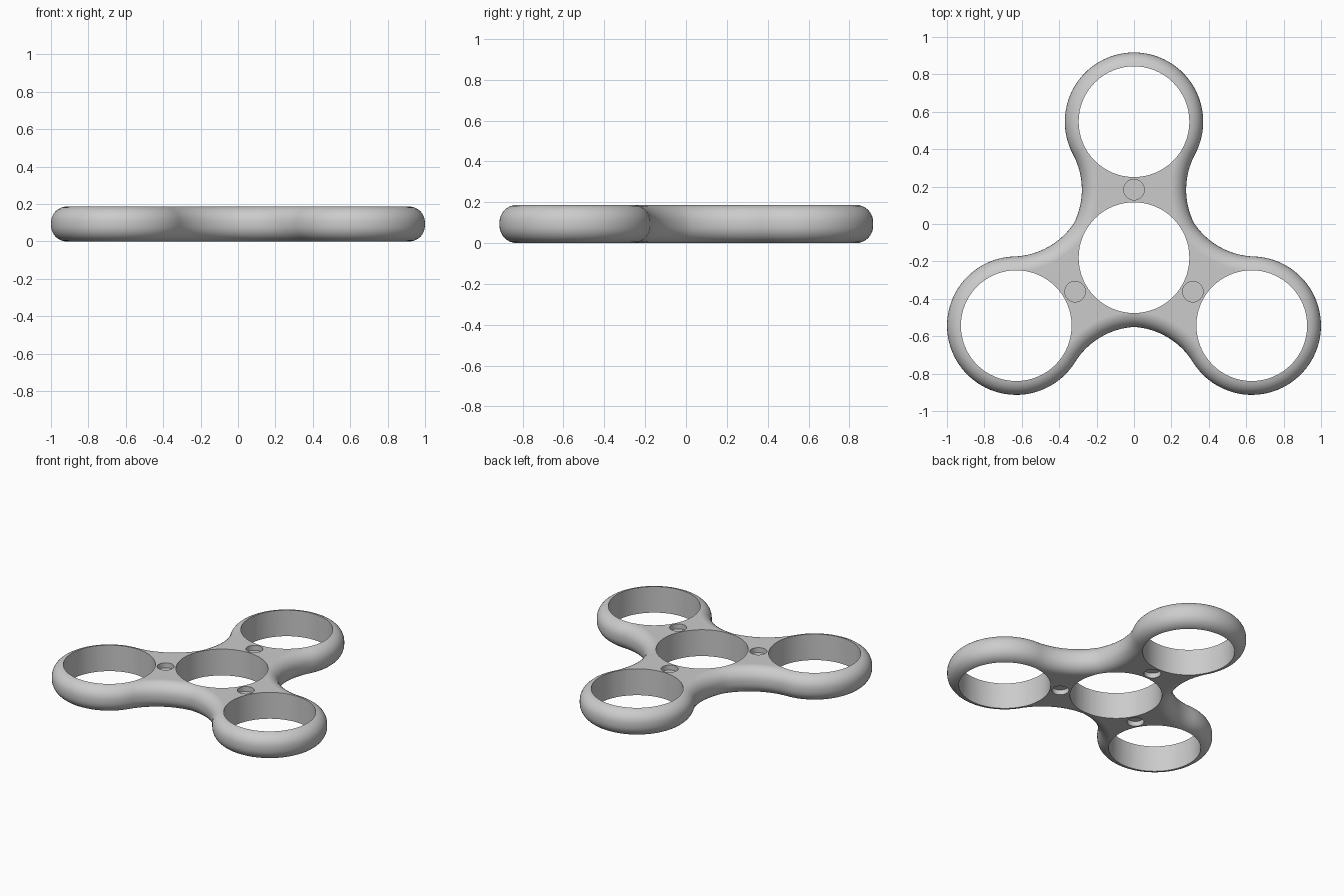
import bpy, bmesh, math
from mathutils import Vector

if "Cube" in bpy.data.objects:
    bpy.data.objects.remove(bpy.data.objects["Cube"])

D, R, H = 0.727, 0.37, 0.187        # arm distance, lobe radius, thickness
HOLE, FILLET, EDGE = 0.296, 0.40, 0.085
hub = Vector((0, -0.18))
arm_angles = [math.radians(a) for a in (90, 210, 330)]

grey = bpy.data.materials.new("light_grey")
grey.diffuse_color = (0.6, 0.6, 0.6, 1)
grey.use_nodes = True
grey.node_tree.nodes["Principled BSDF"].inputs["Base Color"].default_value = grey.diffuse_color


def polar(r, a):
    return Vector((r * math.cos(a), r * math.sin(a)))


def arc(centre, r, a0, a1, n, sign=1):
    """Points on an arc (end left out), each with its outward normal."""
    angles = [a0 + (a1 - a0) * i / n for i in range(n)]
    return [(centre + polar(r, a), polar(sign, a)) for a in angles]


# Outline: three round lobes joined by concave arcs that meet between the arms
L = R + FILLET
half = math.acos(D / 2 / L)              # fillet centre's angle off the arm axis
third = math.radians(60)
lean = math.asin(L * math.sin(half - third) / FILLET)
outline = []
for t in arm_angles:
    right = arc(hub + polar(L, t - half), FILLET,
                t - third + math.pi - lean, t + half, 16, -1)
    right[0] = (right[0][0], polar(1, t - third))
    outline += right
    outline += arc(hub + polar(D, t), R, t + half - math.pi, t - half + math.pi, 56)
    outline += arc(hub + polar(L, t + half), FILLET,
                   t - half, t + third - math.pi + lean, 16, -1)

# Rounded edge section as (inset, height)
STEPS = 8
section = []
for i in range(STEPS + 1):
    a = math.pi / 2 * i / STEPS
    section.append((EDGE * (1 - math.sin(a)), EDGE * (1 - math.cos(a))))
section += [(s, H - z) for s, z in reversed(section)]

# Body
bm = bmesh.new()
rings = [[bm.verts.new((*(p - n * inset), z)) for p, n in outline]
         for inset, z in section]
count = len(outline)
for lo, hi in zip(rings, rings[1:]):
    for i in range(count):
        j = (i + 1) % count
        bm.faces.new((lo[i], lo[j], hi[j], hi[i]))
bm.faces.new(rings[-1])
bm.faces.new(rings[0][::-1])
bmesh.ops.recalc_face_normals(bm, faces=bm.faces)
mesh = bpy.data.meshes.new("spinner_body")
bm.to_mesh(mesh)
bm.free()
body = bpy.data.objects.new("spinner_body", mesh)
bpy.context.collection.objects.link(body)
mesh.materials.append(grey)


def cut(pos, r, z0, z1, sides):
    bpy.ops.mesh.primitive_cylinder_add(vertices=sides, radius=r, depth=z1 - z0,
                                        location=(pos.x, pos.y, (z0 + z1) / 2))
    cutter = bpy.context.object
    cutter.hide_render = True
    cutter.data.materials.append(grey)
    mod = body.modifiers.new("cut", 'BOOLEAN')
    mod.operation, mod.solver, mod.object = 'DIFFERENCE', 'EXACT', cutter
    bpy.context.view_layer.objects.active = body
    bpy.ops.object.modifier_apply(modifier=mod.name)
    bpy.data.objects.remove(cutter)


# Bearing holes, and shallow round pockets on both faces
cut(hub, HOLE, -0.1, H + 0.1, 64)
for t in arm_angles:
    cut(hub + polar(D, t), HOLE, -0.1, H + 0.1, 64)
    pocket = hub + polar(D / 2, t)
    cut(pocket, 0.055, H - 0.035, H + 0.1, 32)
    cut(pocket, 0.055, -0.1, 0.035, 32)

# Smooth sides, crisp hole rims
bpy.ops.object.select_all(action='DESELECT')
body.select_set(True)
bpy.context.view_layer.objects.active = body
bpy.ops.object.shade_smooth_by_angle(angle=math.radians(30))
normals = body.modifiers.new("weighted_normals", 'WEIGHTED_NORMAL')
normals.keep_sharp = True
